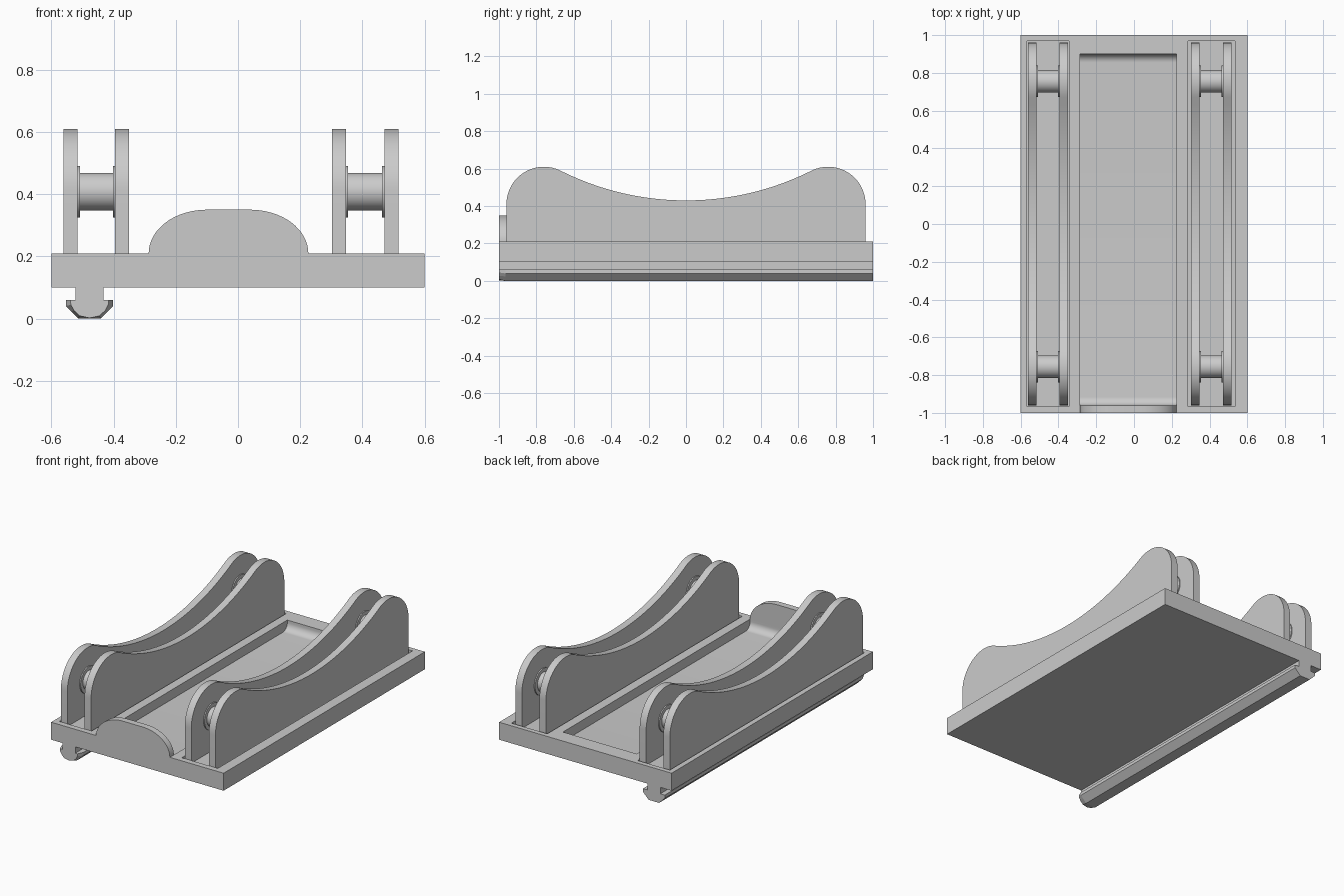
import bpy, bmesh, math
from mathutils import Matrix

if "Cube" in bpy.data.objects:
    bpy.data.objects.remove(bpy.data.objects["Cube"])

grey = bpy.data.materials.new("light grey")
grey.diffuse_color = (0.6, 0.6, 0.6, 1)
grey.use_nodes = True
grey.node_tree.nodes["Principled BSDF"].inputs["Base Color"].default_value = grey.diffuse_color


def finish(name, bm):
    bmesh.ops.recalc_face_normals(bm, faces=bm.faces[:])
    me = bpy.data.meshes.new(name)
    bm.to_mesh(me)
    bm.free()
    me.materials.append(grey)
    ob = bpy.data.objects.new(name, me)
    bpy.context.collection.objects.link(ob)
    return ob


def loft(name, prof_a, prof_b, a, b, axis):
    """Bridge two equal-length 2D profiles placed at a and b along an axis."""
    put = (lambda t, u, v: (t, u, v)) if axis == "x" else (lambda t, u, v: (u, t, v))
    bm = bmesh.new()
    A = [bm.verts.new(put(a, u, v)) for u, v in prof_a]
    B = [bm.verts.new(put(b, u, v)) for u, v in prof_b]
    n = len(A)
    for i in range(n):
        j = (i + 1) % n
        bm.faces.new((A[i], A[j], B[j], B[i]))
    bm.faces.new(A)
    bm.faces.new(B)
    return finish(name, bm)


def prism(name, prof, a, b, axis):
    return loft(name, prof, prof, a, b, axis)


def rect(u0, u1, v0, v1):
    return [(u0, v0), (u1, v0), (u1, v1), (u0, v1)]


def arc(cu, cv, ru, rv, d0, d1, n=16):
    return [(cu + ru * math.cos(math.radians(d0 + (d1 - d0) * i / n)),
             cv + rv * math.sin(math.radians(d0 + (d1 - d0) * i / n))) for i in range(n + 1)]


def select(ob):
    bpy.ops.object.select_all(action='DESELECT')
    ob.select_set(True)
    bpy.context.view_layer.objects.active = ob


def boolean(ob, tool, op):
    m = ob.modifiers.new("cut", 'BOOLEAN')
    m.operation, m.solver, m.object = op, 'EXACT', tool
    select(ob)
    bpy.ops.object.modifier_apply(modifier=m.name)
    bpy.data.objects.remove(tool)


def smooth(ob):
    select(ob)
    bpy.ops.object.shade_smooth_by_angle(angle=math.radians(30))


# Base slab with two shallow slots and a central tray with rounded ends
base = prism("base", rect(-1, 1, 0.1, 0.21), -0.6, 0.6, "x")
for x0, x1 in ((-0.567, -0.343), (0.285, 0.535)):
    boolean(base, prism("slot_cutter", rect(-0.965, 0.97, 0.19, 0.3), x0, x1, "x"), 'DIFFERENCE')
tray = ([(-0.96, 0.3)] + arc(-0.915, 0.195, 0.045, 0.045, 180, 270, 10)
        + arc(0.855, 0.195, 0.045, 0.045, 270, 360, 10) + [(0.9, 0.3)])
boolean(base, prism("tray_cutter", tray, -0.287, 0.226, "x"), 'DIFFERENCE')

# Rounded front lip merged into the base
lip = ([(-0.287, 0.15)] + arc(-0.1, 0.21, 0.187, 0.14, 180, 90)
       + arc(0.039, 0.21, 0.187, 0.14, 90, 0) + [(0.226, 0.15)])
boolean(base, prism("lip_tool", lip, -1, -0.96, "y"), 'UNION')
smooth(base)

# Side plates: rounded ends joined by a tangent concave sweep
R, ang = 1.494, 26.65
half = arc(0.76, 0.41, 0.2, 0.2, 0, 90 + ang, 24)
sweep = arc(0, 0.43 + R, R, R, 270 + ang, 270 - ang, 40)[1:-1]
plate = ([(-0.96, 0.185), (0.96, 0.185)] + half + sweep
         + [(-y, z) for y, z in reversed(half)])
for side, xs in (("left", (-0.56, -0.395)), ("right", (0.302, 0.47))):
    for k, x in zip(("outer", "inner") if side == "left" else ("inner", "outer"), xs):
        smooth(prism(f"{side}_{k}_plate", plate, x, x + 0.045, "x"))
    # Rollers with a thin flange against each plate
    g0, g1 = xs[0] + 0.043, xs[1] + 0.002
    for end, y in (("front", -0.755), ("back", 0.755)):
        bm = bmesh.new()
        for r, a, b in ((0.06, g0, g1), (0.083, g0, g0 + 0.009), (0.083, g1 - 0.009, g1)):
            bmesh.ops.create_cone(bm, cap_ends=True, segments=40, radius1=r, radius2=r, depth=b - a,
                                  matrix=Matrix.Translation(((a + b) / 2, y, 0.408))
                                  @ Matrix.Rotation(math.pi / 2, 4, 'Y'))
        smooth(finish(f"{side}_{end}_roller", bm))

# Underside rail: neck plus a head that tapers to a rounded nose at the front
c = -0.477
prism("rail_neck", rect(c - 0.045, c + 0.045, 0.05, 0.105), -1, 1, "y")
full = [(-0.076, 0.06), (-0.076, 0.04), (-0.06, 0.024), (-0.036, 0), (0, 0),
        (0.036, 0), (0.06, 0.024), (0.076, 0.04), (0.076, 0.06)]
nose = [(-0.062, 0.06), (-0.06, 0.045), (-0.05, 0.026), (-0.032, 0.009), (0, 0.002),
        (0.032, 0.009), (0.05, 0.026), (0.06, 0.045), (0.062, 0.06)]
full = [(c + u, v) for u, v in full]
nose = [(c + u, v) for u, v in nose]
prism("rail_head", full, -0.965, 1, "y")
loft("rail_nose", nose, full, -1, -0.965, "y")
